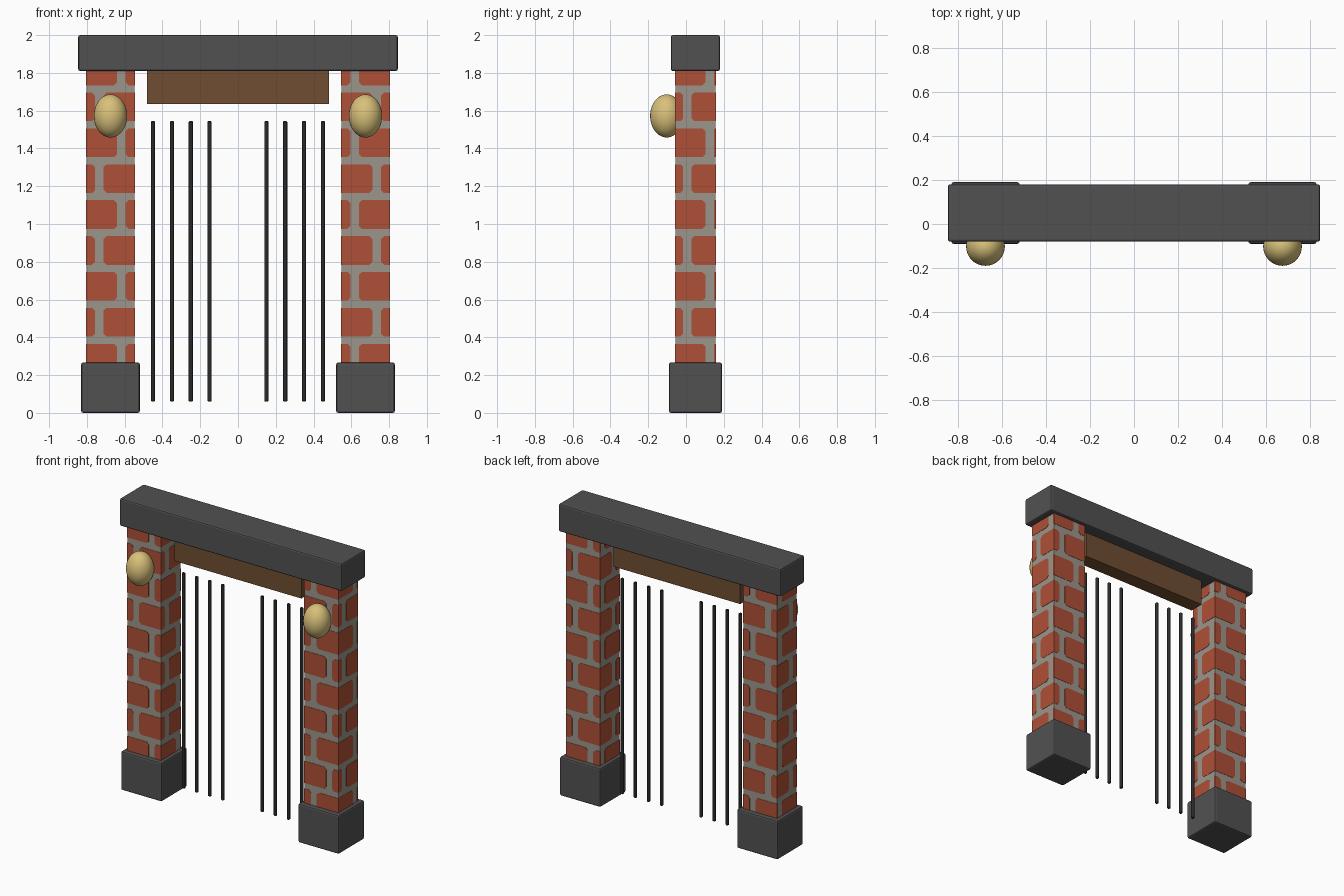
import bpy, bmesh
from mathutils import Vector

if "Cube" in bpy.data.objects:
    bpy.data.objects.remove(bpy.data.objects["Cube"])


def material(name, rgb):
    m = bpy.data.materials.new(name)
    m.diffuse_color = (*rgb, 1)
    m.use_nodes = True
    m.node_tree.nodes["Principled BSDF"].inputs["Base Color"].default_value = m.diffuse_color
    return m


STONE = material("dark_stone", (0.083, 0.083, 0.083))
MORTAR = material("grey_mortar", (0.33, 0.305, 0.262))
BRICK = material("red_brick", (0.43, 0.08, 0.037))
WOOD = material("brown_wood", (0.16, 0.074, 0.031))
IRON = material("black_iron", (0.023, 0.023, 0.024))
GOLD = material("pale_gold", (0.69, 0.53, 0.195))

YC = 0.05                                # depth centre of the gateway


def finish(name, bm, mat):
    bmesh.ops.recalc_face_normals(bm, faces=bm.faces)
    me = bpy.data.meshes.new(name)
    bm.to_mesh(me)
    bm.free()
    me.materials.append(mat)
    ob = bpy.data.objects.new(name, me)
    bpy.context.collection.objects.link(ob)
    return ob


def box(name, lo, hi, mat, bevel=0):
    bm = bmesh.new()
    bmesh.ops.create_cube(bm, size=1)
    lo, hi = Vector(lo), Vector(hi)
    for v in bm.verts:
        v.co = (lo + hi) / 2 + v.co * (hi - lo)
    if bevel:
        bmesh.ops.bevel(bm, geom=bm.edges[:], offset=bevel, segments=2,
                        profile=0.5, affect='EDGES')
    return finish(name, bm, mat)


def smooth(ob):
    for o in bpy.context.selected_objects:
        o.select_set(False)
    ob.select_set(True)
    bpy.context.view_layer.objects.active = ob
    bpy.ops.object.shade_smooth_by_angle(angle=0.6)


X0, X1, Y0, Y1 = 0.545, 0.805, -0.058, 0.158   # pillar footprint
Z0, Z1 = 0.265, 1.81                           # visible pillar height
T = 0.002                                      # brick plate thickness
C = 0.016                                      # clipped brick corners


def plate(bm, a0, a1, b0, b1, lim, place):
    """Thin brick plate; corners are clipped except on the pillar's edges."""
    c = min(C, (a1 - a0) / 3)
    pts = []
    for a, b, sa, sb in ((a0, b0, 1, 1), (a1, b0, -1, 1),
                         (a1, b1, -1, -1), (a0, b1, 1, -1)):
        if a in lim or b in (Z0, Z1):
            pts.append((a, b))
        else:
            pair = [(a, b + sb * c), (a + sa * c, b)]
            pts += pair if sa == sb else pair[::-1]
    inner = [bm.verts.new(place(a, b, 0)) for a, b in pts]
    outer = [bm.verts.new(place(a, b, T)) for a, b in pts]
    bm.faces.new(outer)
    n = len(pts)
    for i in range(n):
        j = (i + 1) % n
        bm.faces.new((inner[i], inner[j], outer[j], outer[i]))


def bricks(name, side):
    bm = bmesh.new()
    # each face: limits, mortar gap in even rows, in odd rows, placement
    faces = []
    for y, s in ((Y0, -1), (Y1, 1)):
        faces.append(((X0, X1), (0.596, 0.640), (0.712, 0.757),
                      lambda a, b, t, y=y, s=s: (side * a, y + s * (t - T), b)))
    for x, s in ((X0, -1), (X1, 1)):
        faces.append(((Y0, Y1), (0.103, 0.148), (-0.016, 0.028),
                      lambda a, b, t, x=x, s=s: (side * (x + s * (t - T)), a, b)))
    for lim, even, odd, place in faces:
        for k in range(9):
            top = 0.366 + 0.19 * k
            lo, hi = max(top - 0.152, Z0), min(top, Z1)
            gap = odd if k % 2 else even
            plate(bm, lim[0], gap[0], lo, hi, lim, place)
            plate(bm, gap[1], lim[1], lo, hi, lim, place)
    return finish(name, bm, BRICK)


# stone lintel and timber beam below it
box("lintel", (-0.846, -0.08, 1.81), (0.846, 0.18, 2.0), STONE, 0.01)
box("timber_beam", (-0.483, 0.0, 1.635), (0.483, 0.10, 1.815), WOOD)

for side, label in ((-1, "left"), (1, "right")):
    # stone foot
    xs = sorted((side * 0.52, side * 0.83))
    box(label + "_foot", (xs[0], -0.09, 0), (xs[1], 0.19, 0.267), STONE, 0.01)

    # mortar core with brick plates
    xs = sorted((side * (X0 + T), side * (X1 - T)))
    box(label + "_pillar", (xs[0], Y0 + T, 0.255), (xs[1], Y1 - T, 1.82), MORTAR)
    bricks(label + "_bricks", side)

    # egg-shaped lamp
    bm = bmesh.new()
    bmesh.ops.create_uvsphere(bm, u_segments=32, v_segments=20, radius=1)
    for v in bm.verts:
        v.co = (side * 0.675 + v.co.x * 0.088, -0.102 + v.co.y * 0.088,
                1.572 + v.co.z * 0.114)
    smooth(finish(label + "_lamp", bm, GOLD))

    # four iron bars
    for i in range(4):
        bm = bmesh.new()
        bmesh.ops.create_cone(bm, cap_ends=True, segments=12, radius1=0.011,
                              radius2=0.011, depth=1.485)
        rims = [e for e in bm.edges if abs(e.verts[0].co.z - e.verts[1].co.z) < 1e-4]
        bmesh.ops.bevel(bm, geom=rims, offset=0.004, segments=1, affect='EDGES')
        for v in bm.verts:
            v.co += Vector((side * (0.15 + 0.1 * i), YC, 0.8025))
        smooth(finish(f"{label}_bar_{i + 1}", bm, IRON))
